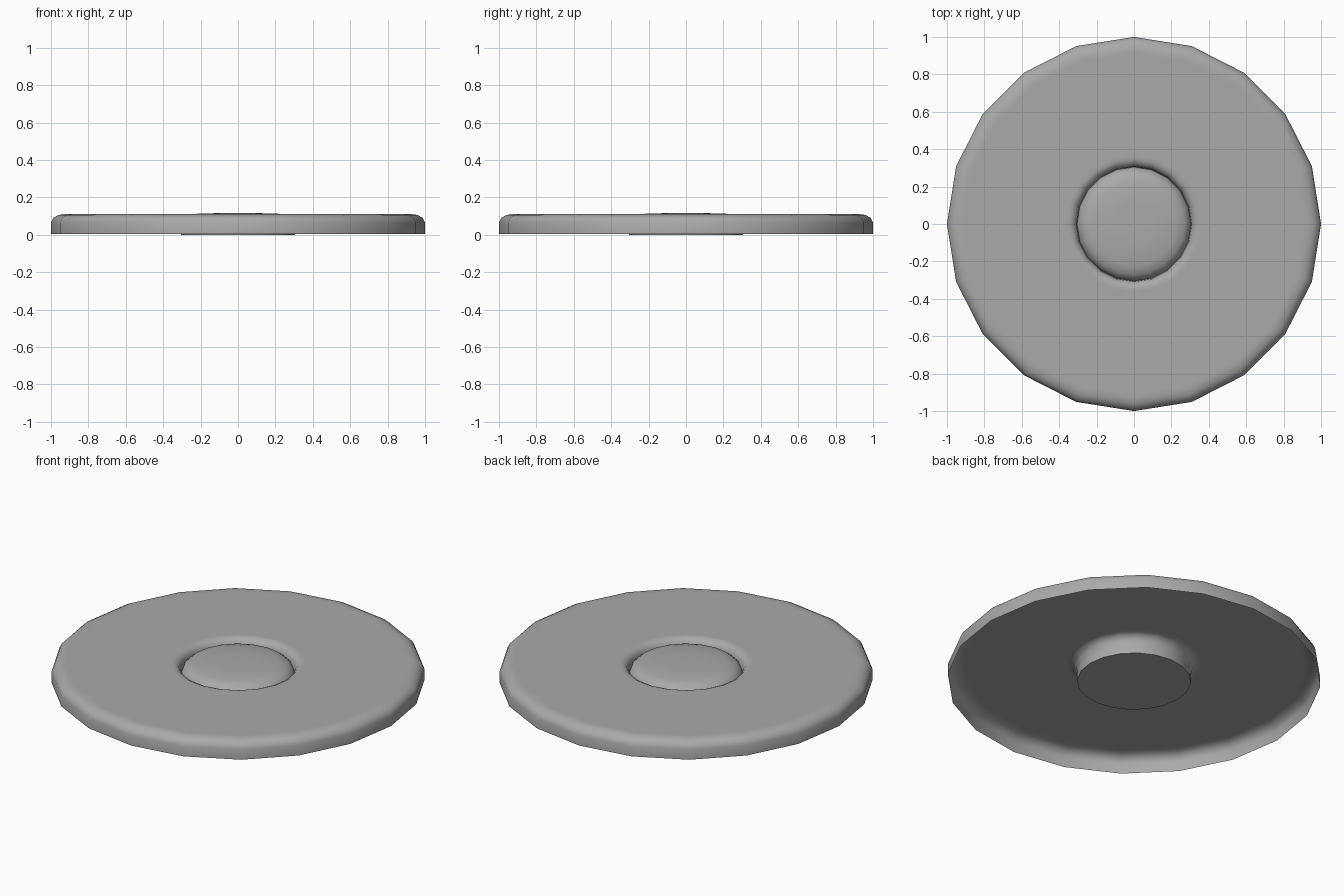
import bpy
import math

cube = bpy.data.objects.get("Cube")
if cube:
    bpy.data.objects.remove(cube, do_unlink=True)

SIDES = 20

grey = bpy.data.materials.new("mid grey")
grey.use_nodes = True
colour = (0.4, 0.4, 0.4, 1.0)
grey.diffuse_color = colour
grey.node_tree.nodes["Principled BSDF"].inputs["Base Color"].default_value = colour


def lathe(name, profile, cap_start=False, cap_end=False):
    """Turn a (radius, height) profile about z; order it from the centre's underside outward or top inward."""
    verts, faces = [], []
    for r, z in profile:
        for i in range(SIDES):
            a = math.tau * i / SIDES
            verts.append((r * math.cos(a), r * math.sin(a), z))
    for k in range(len(profile) - 1):
        for i in range(SIDES):
            j = (i + 1) % SIDES
            low, high = k * SIDES, (k + 1) * SIDES
            faces.append((low + i, low + j, high + j, high + i))
    if cap_start:
        faces.append(tuple(reversed(range(SIDES))))
    if cap_end:
        last = (len(profile) - 1) * SIDES
        faces.append(tuple(range(last, last + SIDES)))
    mesh = bpy.data.meshes.new(name)
    mesh.from_pydata(verts, [], faces)
    mesh.materials.append(grey)
    mesh.shade_smooth()
    mesh.set_sharp_from_angle(angle=math.radians(50))
    obj = bpy.data.objects.new(name, mesh)
    bpy.context.collection.objects.link(obj)
    return obj


# Open-bottomed disc: outer wall, rounded rim, flat top, lip rolling into the hole
lathe("disc_shell", [
    (1.0, 0.005), (1.0, 0.065), (0.988, 0.09), (0.96, 0.106), (0.93, 0.11), (0.91, 0.11),
    (0.365, 0.11), (0.345, 0.11), (0.323, 0.1), (0.309, 0.078), (0.305, 0.045),
])

# Low domed button filling the hole
lathe("centre_button", [
    (0.305, 0.0), (0.305, 0.055), (0.295, 0.08), (0.27, 0.1), (0.225, 0.112), (0.1, 0.116),
], cap_start=True, cap_end=True)
